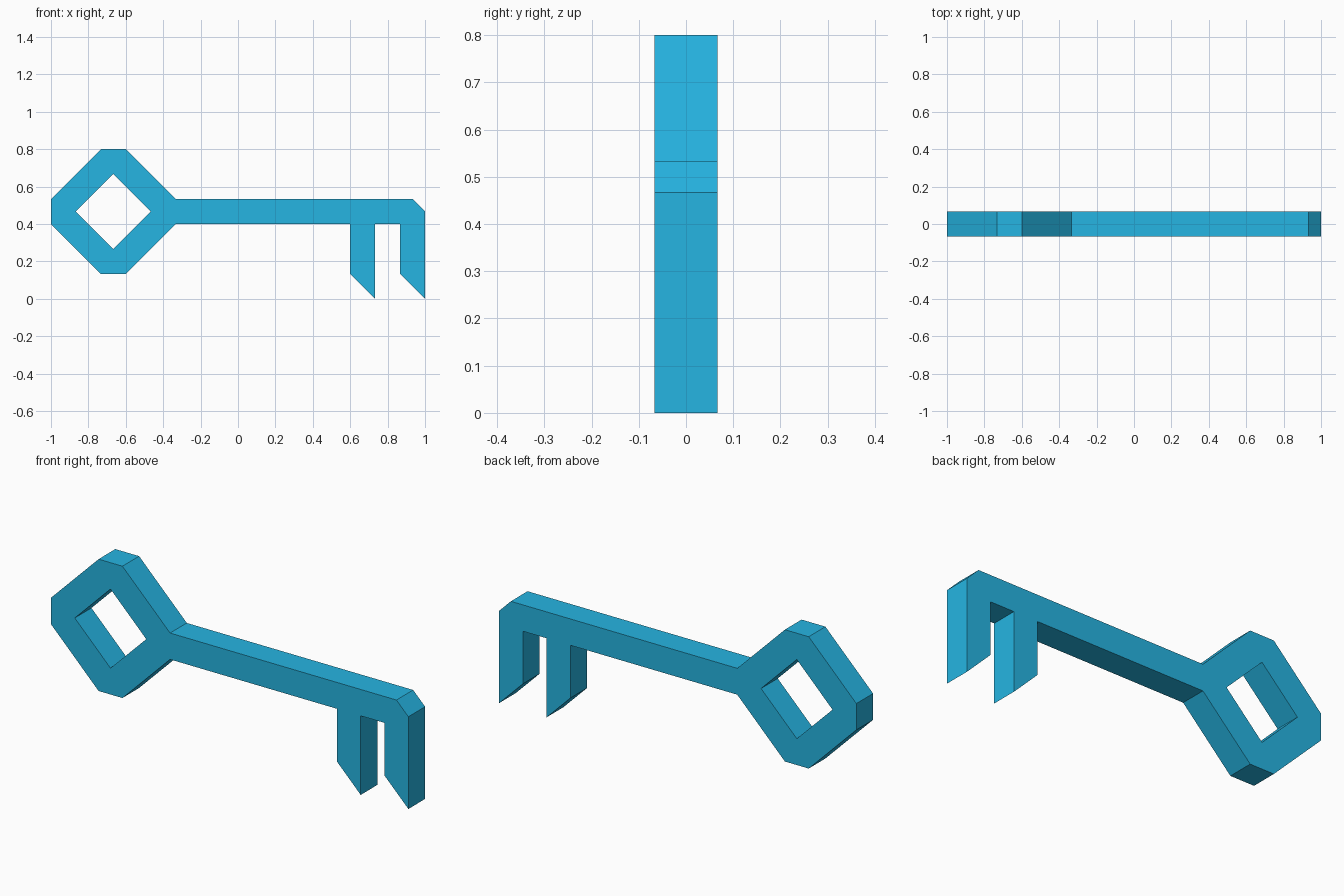
import bpy, bmesh, math
from mathutils import Matrix

if "Cube" in bpy.data.objects:
    bpy.data.objects.remove(bpy.data.objects["Cube"])

U = 1 / 15  # the key is drawn on a 15-per-unit grid

mat = bpy.data.materials.new("sky blue")
mat.diffuse_color = (0.019, 0.46, 0.76, 1)
mat.use_nodes = True
mat.node_tree.nodes["Principled BSDF"].inputs["Base Color"].default_value = mat.diffuse_color


def tooth(x):
    """Slanted bit whose right edge is at x, listed right to left."""
    return [(x, 0), (x - 2, 2), (x - 2, 6)]


# Outline: chamfered bow, shaft, clipped tip, two teeth
outline = [(-5, 6), (-9, 2), (-11, 2), (-15, 6), (-15, 8), (-11, 12), (-9, 12), (-5, 8),
           (14, 8), (15, 7)] + tooth(15) + [(11, 6)] + tooth(11)
# Diamond hole through the bow
hole = [(-7, 7), (-10, 10), (-13, 7), (-10, 4)]

curve = bpy.data.curves.new("key_profile", "CURVE")
curve.dimensions = "2D"
curve.fill_mode = "BOTH"
curve.extrude = U
for loop in (outline, hole):
    s = curve.splines.new("POLY")
    s.points.add(len(loop) - 1)
    for p, (x, z) in zip(s.points, loop):
        p.co = (x * U, z * U, 0, 1)
    s.use_cyclic_u = True

# Convert the profile to one closed, flat-shaded mesh standing upright
profile = bpy.data.objects.new("key_profile", curve)
bpy.context.collection.objects.link(profile)
bpy.context.view_layer.update()
mesh = bpy.data.meshes.new_from_object(profile.evaluated_get(bpy.context.evaluated_depsgraph_get()))
bpy.data.objects.remove(profile)

bm = bmesh.new()
bm.from_mesh(mesh)
bmesh.ops.remove_doubles(bm, verts=bm.verts, dist=1e-4)
bmesh.ops.transform(bm, verts=bm.verts, matrix=Matrix.Rotation(math.pi / 2, 4, "X"))
bmesh.ops.recalc_face_normals(bm, faces=bm.faces)
for f in bm.faces:
    f.smooth = False
    f.material_index = 0
bm.to_mesh(mesh)
bm.free()
mesh.materials.clear()
mesh.materials.append(mat)

key = bpy.data.objects.new("key", mesh)
bpy.context.collection.objects.link(key)
